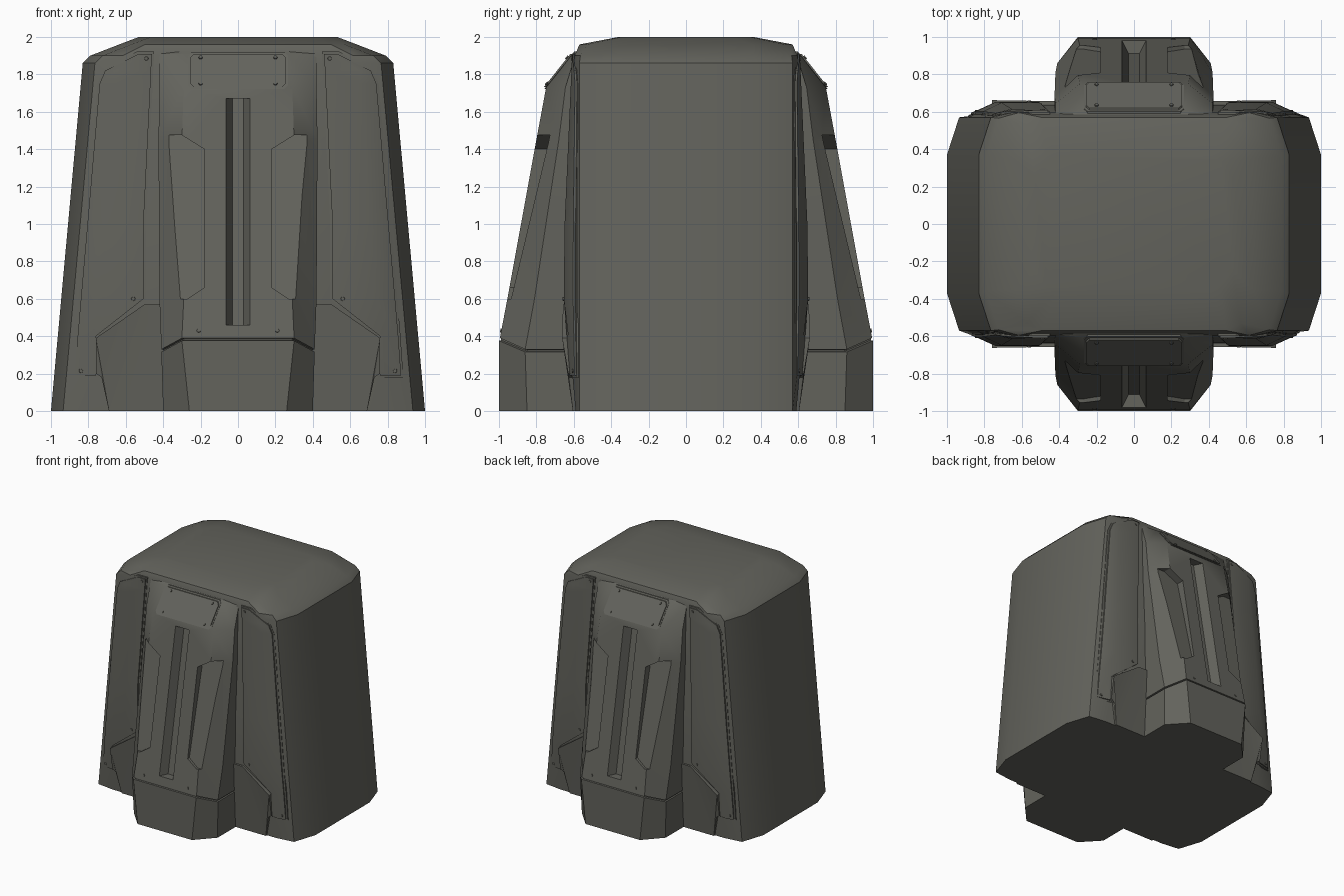
import bpy, bmesh, math
from mathutils import Vector

if "Cube" in bpy.data.objects:
    bpy.data.objects.remove(bpy.data.objects["Cube"])

paint = bpy.data.materials.new("dark olive grey")
paint.diffuse_color = (0.125, 0.125, 0.108, 1)
paint.use_nodes = True
paint.node_tree.nodes["Principled BSDF"].inputs["Base Color"].default_value = paint.diffuse_color


def finish(name, bm, mirror=(False, False), angle=28):
    """Turn a bmesh into a painted, smooth shaded object, mirrored in x / y."""
    bmesh.ops.remove_doubles(bm, verts=bm.verts, dist=0.0005)
    bmesh.ops.recalc_face_normals(bm, faces=bm.faces)
    me = bpy.data.meshes.new(name)
    bm.to_mesh(me)
    bm.free()
    ob = bpy.data.objects.new(name, me)
    bpy.context.collection.objects.link(ob)
    me.materials.append(paint)
    bpy.ops.object.select_all(action='DESELECT')
    ob.select_set(True)
    bpy.context.view_layer.objects.active = ob
    bpy.ops.object.shade_smooth_by_angle(angle=math.radians(angle))
    if any(mirror):
        m = ob.modifiers.new("mirror", 'MIRROR')
        m.use_axis = (mirror[0], mirror[1], False)
        m.use_mirror_merge = False
    return ob


def loft(rings):
    """Skin closed rings of equal length and cap both ends."""
    bm = bmesh.new()
    vs = [[bm.verts.new(p) for p in r] for r in rings]
    n = len(vs[0])
    for a, b in zip(vs, vs[1:]):
        for i in range(n):
            j = (i + 1) % n
            bm.faces.new((a[i], a[j], b[j], b[i]))
    bm.faces.new(vs[0])
    bm.faces.new(vs[-1])
    return bm


def prism(outline, front, back):
    """Solid from an x/z outline, with y given by front(x, z) and back(x, z)."""
    bm = loft([[(x, f(x, z), z) for x, z in outline] for f in (front, back)])
    bmesh.ops.triangulate(bm, faces=[f for f in bm.faces if len(f.verts) > 4])
    return bm


def lerp(table, z):
    """Piecewise linear lookup in rows of (z, value)."""
    for (z0, a), (z1, b) in zip(table, table[1:]):
        if z <= z1:
            return a + (b - a) * (z - z0) / (z1 - z0)
    return table[-1][1]


# Main body: tapered hull with cut corners and a slightly bulged front and back
SIDE = [(0, 1.0), (1.86, 0.83)]
FRONT = [(0, 0.59), (0.55, 0.64), (1.0, 0.635), (1.9, 0.595)]


def body_ring(z, w, flat, corner, f):
    q = [(w, flat), (w - 0.065, corner), (w * 0.78, f)]
    pts = q + [(-x, y) for x, y in reversed(q)]
    pts += [(-x, -y) for x, y in pts]
    return [(x, y, z) for x, y in pts]


rings = [body_ring(z, lerp(SIDE, z), 0.37, 0.57, lerp(FRONT, z))
         for z in (0, 0.55, 1.0, 1.45, 1.86)]
rings += [body_ring(1.9, 0.79, 0.36, 0.565, 0.595),
          body_ring(1.96, 0.635, 0.35, 0.53, 0.57),
          body_ring(2.0, 0.53, 0.25, 0.34, 0.36)]
finish("body", loft(rings), angle=32)


def surface(x, z):
    """Front surface y of the body."""
    w, f = lerp(SIDE, z), lerp(FRONT, z)
    t = max(0, (x - 0.78 * w) / (0.22 * w - 0.065))
    return -(f + (0.57 - f) * min(t, 1.3))


# Side panels: folded plates lying on the hull, over a slightly larger backing
def side_panel(name, lift, grow):
    rows = [(1.91, 0.46, 0.53), (1.82, 0.465, 0.71), (1.75, 0.468, 0.74),
            (1.0, 0.505, 0.805), (0.6, 0.505, 0.84), (0.4, 0.76, 0.857),
            (0.19, 0.76, 0.872)]
    out = []
    for i, (z, a, b) in enumerate(rows):
        z += grow * ((i == 0) - (i == len(rows) - 1))
        a, b = a - grow, b + grow
        c = min(max(0.78 * lerp(SIDE, z), a + 0.02), b - 0.02)
        xs = (a, c, b)
        out.append([(x, surface(x, z) - lift, z) for x in xs]
                   + [(x, surface(x, z) + 0.02, z) for x in reversed(xs)])
    finish(name, loft(out), (True, True))


side_panel("side_panel_backing", 0.004, 0.012)
side_panel("side_panel", 0.014, 0)

# Lower brackets beside the spine
BRACKET = [(0, 0.605), (0.38, 0.675), (0.6, 0.655)]
finish("lower_bracket", prism(
    [(0.38, 0.0), (0.69, 0.0), (0.73, 0.18), (0.76, 0.2), (0.76, 0.39),
     (0.5, 0.57), (0.38, 0.57)],
    lambda x, z: -lerp(BRACKET, z) + (0.012 if x > 0.7 else 0),
    lambda x, z: -0.5), (True, True))


# Spine: faceted column with a seam above its foot
def spine_ring(z, fw, fy, sw, sy, drop=0, inset=0):
    fw, fy, sw, sy = fw - inset, fy - inset, sw - inset, sy - inset
    h = [(sw, -0.45, z - drop), (sw, -sy, z - drop), (fw, -fy, z)]
    return h + [(-x, y, zz) for x, y, zz in reversed(h)]


spine = finish("spine", loft([
    spine_ring(0, 0.26, 1.0, 0.40, 0.85),
    spine_ring(0.376, 0.30, 1.0, 0.41, 0.86, 0.06),
    spine_ring(0.379, 0.30, 1.0, 0.41, 0.86, 0.06, 0.012),
    spine_ring(0.387, 0.30, 1.0, 0.41, 0.86, 0.06, 0.012),
    spine_ring(0.390, 0.30, 0.995, 0.41, 0.86, 0.06),
    spine_ring(0.60, 0.29, 0.955, 0.42, 0.81),
    spine_ring(1.45, 0.30, 0.80, 0.425, 0.68),
    spine_ring(1.73, 0.29, 0.748, 0.42, 0.645),
    spine_ring(1.91, 0.27, 0.605, 0.42, 0.59),
    spine_ring(1.95, 0.26, 0.54, 0.40, 0.54)]))
SLOPE = [(0.39, 0.995), (0.60, 0.955), (1.45, 0.80), (1.73, 0.748), (1.91, 0.605)]


def cut(bm):
    """Carve a closed shape out of the spine."""
    cutter = finish("spine_cutter", bm)
    cutter.hide_render = True
    m = spine.modifiers.new("cut", 'BOOLEAN')
    m.operation, m.solver, m.object = 'DIFFERENCE', 'EXACT', cutter
    bpy.context.view_layer.objects.active = spine
    bpy.ops.object.modifier_apply(modifier=m.name)
    bpy.data.objects.remove(cutter)


# Central slot with tapered walls
slot = []
for z in (0.46, 0.60, 1.45, 1.67):
    y = -lerp(SLOPE, z)
    slot.append([(-0.085, y - 0.04, z), (0.085, y - 0.04, z),
                 (0.03, y + 0.07, z), (-0.03, y + 0.07, z)])
cut(loft(slot))

# Side recesses, deepest under the upper shoulder
for s in (1, -1):
    cut(prism([(s * x, z) for x, z in
               [(0.27, 0.60), (0.18, 0.66), (0.18, 1.40), (0.30, 1.475),
                (0.37, 1.475), (0.37, 0.60)]],
              lambda x, z: -1.2,
              lambda x, z: -lerp([(0.6, 0.935), (1.5, 0.72)], z)))
bpy.ops.object.select_all(action='DESELECT')
spine.select_set(True)
bpy.context.view_layer.objects.active = spine
bpy.ops.object.shade_smooth_by_angle(angle=math.radians(28))
spine.modifiers.new("mirror", 'MIRROR').use_axis = (False, True, False)
spine.modifiers["mirror"].use_mirror_merge = False


# Top plate with clipped corners on the sloping head of the spine
def plate(name, w, lo, hi, lift):
    c = 0.02
    half = [(w - c, lo), (w, lo + c), (w, hi - c), (w - c, hi)]
    head = lambda z: -(0.748 - (z - 0.73 - 1) * 0.143 / 0.18)
    finish(name, prism(half + [(-x, z) for x, z in reversed(half)],
                       lambda x, z: head(z) - lift,
                       lambda x, z: head(z) + 0.02), (False, True))


plate("top_plate_backing", 0.268, 1.722, 1.918, 0.003)
plate("top_plate", 0.257, 1.732, 1.908, 0.013)


# Screw heads
def screws(name, places, normal):
    bm = bmesh.new()
    rot = Vector((0, 0, 1)).rotation_difference(Vector(normal)).to_matrix().to_4x4()
    for p in places:
        r = bmesh.ops.create_cone(bm, cap_ends=True, segments=8, radius1=0.012,
                                  radius2=0.01, depth=0.012, matrix=rot)
        bmesh.ops.translate(bm, verts=r["verts"], vec=p)
    finish(name, bm, (True, True))


screws("panel_screws", [(x, surface(x, z) - 0.014, z) for x, z in
                        [(0.49, 1.885), (0.56, 0.60), (0.84, 0.215)]], (0, -1, 0))
screws("plate_screws", [(0.20, -0.635, 1.89), (0.20, -0.745, 1.75)], (0, -0.78, 0.62))
screws("spine_screws", [(0.21, -0.987, 0.43)], (0, -0.98, 0.18))
